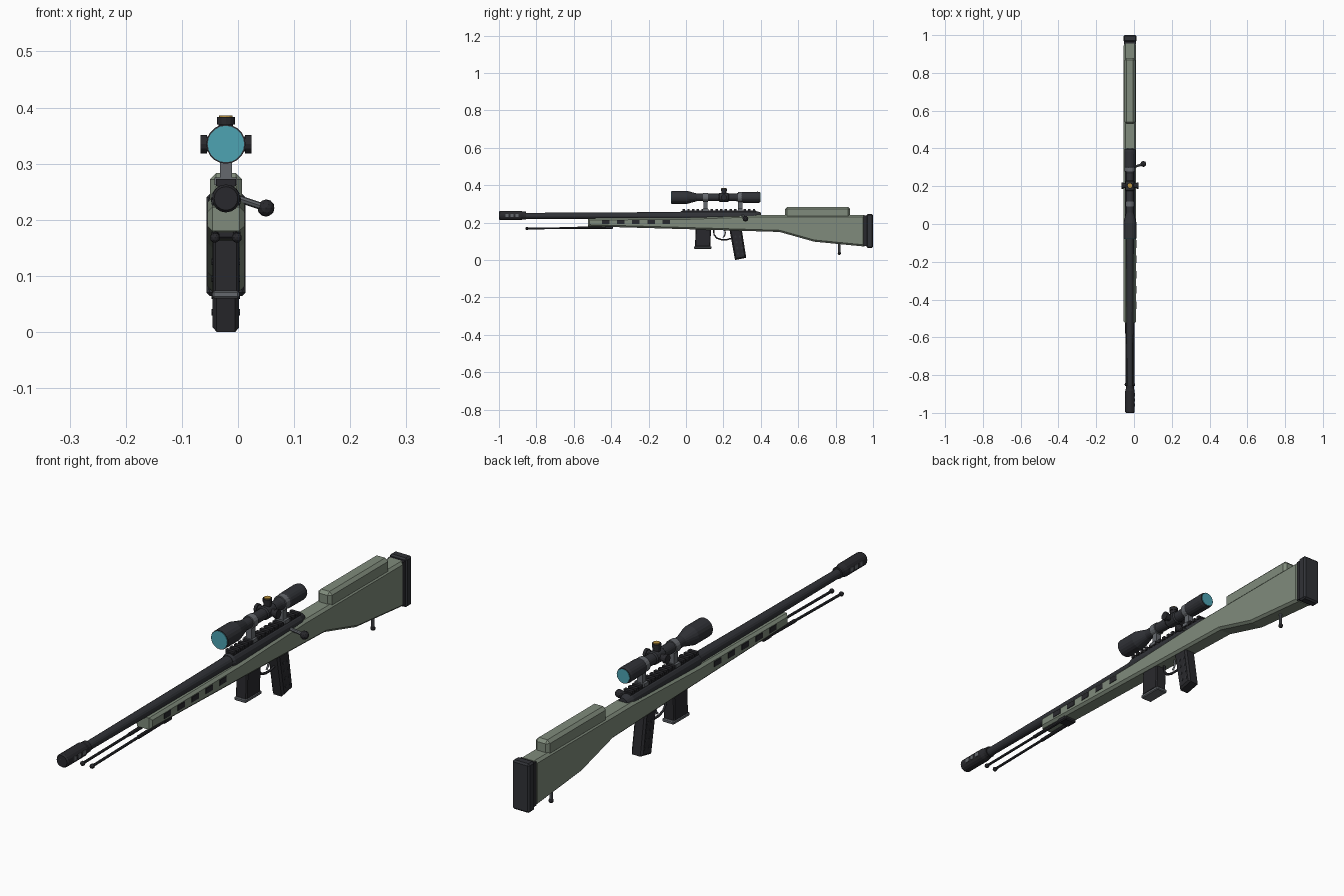
import bpy, bmesh, math
from mathutils import Vector, Matrix

if "Cube" in bpy.data.objects:
    bpy.data.objects.remove(bpy.data.objects["Cube"])

CX = -0.0215   # centre line of the rifle (bolt handle sticks out to the right)
BZ = 0.236     # bore height
SZ = 0.335     # scope height


def material(name, rgb):
    m = bpy.data.materials.new(name)
    m.diffuse_color = (*rgb, 1)
    m.use_nodes = True
    m.node_tree.nodes["Principled BSDF"].inputs["Base Color"].default_value = m.diffuse_color
    return m


GREEN = material("stock_green", (0.215, 0.26, 0.2))
DARK = material("gun_metal", (0.03, 0.032, 0.038))
BLACK = material("black_polymer", (0.022, 0.022, 0.026))
STEEL = material("steel_grey", (0.13, 0.14, 0.155))
TEAL = material("lens_teal", (0.075, 0.37, 0.45))
GOLD = material("brass", (0.5, 0.29, 0.05))


def finish(bm, name, mat):
    bmesh.ops.recalc_face_normals(bm, faces=bm.faces)
    me = bpy.data.meshes.new(name)
    bm.to_mesh(me)
    bm.free()
    me.materials.append(mat)
    ob = bpy.data.objects.new(name, me)
    bpy.context.collection.objects.link(ob)
    return ob


def box(name, mat, x, y, z, bevel=0):
    """Box from (min, max) ranges; x is relative to the centre line."""
    bm = bmesh.new()
    bmesh.ops.create_cube(bm, size=1)
    for v in bm.verts:
        v.co = [(a + b) / 2 + c * (b - a) for c, (a, b) in
                zip(v.co, ((x[0] + CX, x[1] + CX), y, z))]
    if bevel:
        bmesh.ops.bevel(bm, geom=bm.edges[:], offset=bevel, segments=1, affect='EDGES')
    return finish(bm, name, mat)


def rod(name, mat, a, b, r, r2=None, n=12):
    """Cylinder or cone between two points; x is relative to the centre line."""
    a, b = Vector(a), Vector(b)
    d = b - a
    rot = d.to_track_quat('Z', 'Y').to_matrix().to_4x4()
    mid = (a + b) / 2 + Vector((CX, 0, 0))
    bm = bmesh.new()
    bmesh.ops.create_cone(bm, cap_ends=True, segments=n, radius1=r,
                          radius2=r if r2 is None else r2, depth=d.length,
                          matrix=Matrix.Translation(mid) @ rot)
    return finish(bm, name, mat)


def ball(name, mat, c, r):
    bm = bmesh.new()
    bmesh.ops.create_icosphere(bm, subdivisions=2, radius=r,
                               matrix=Matrix.Translation((c[0] + CX, c[1], c[2])))
    return finish(bm, name, mat)


def lathe(name, mat, z, prof, n=16):
    """Turned part along y from (y, radius) points."""
    bm = bmesh.new()
    rings = [[bm.verts.new((CX + r * math.cos(2 * math.pi * i / n), y,
                            z + r * math.sin(2 * math.pi * i / n))) for i in range(n)]
             for y, r in prof]
    for p, q in zip(rings, rings[1:]):
        for i in range(n):
            j = (i + 1) % n
            bm.faces.new((p[i], p[j], q[j], q[i]))
    bm.faces.new(rings[0])
    bm.faces.new(rings[-1])
    return finish(bm, name, mat)


def extrude(name, mat, prof, w, bevel=0):
    """Side profile (y, z) extruded to width w, with chamfered outline."""
    bm = bmesh.new()
    l = [bm.verts.new((CX - w / 2, y, z)) for y, z in prof]
    r = [bm.verts.new((CX + w / 2, y, z)) for y, z in prof]
    k = len(prof)
    caps = [bm.faces.new(l), bm.faces.new(r)]
    for i in range(k):
        j = (i + 1) % k
        bm.faces.new((l[i], l[j], r[j], r[i]))
    bmesh.ops.recalc_face_normals(bm, faces=bm.faces)
    if bevel:
        edges = list({e for f in caps for e in f.edges})
        bmesh.ops.bevel(bm, geom=edges, offset=bevel, segments=1, affect='EDGES')
    return finish(bm, name, mat)


def tube(name, mat, pts, r):
    cu = bpy.data.curves.new(name, 'CURVE')
    cu.dimensions = '3D'
    cu.bevel_depth = r
    cu.bevel_resolution = 1
    cu.use_fill_caps = True
    s = cu.splines.new('POLY')
    s.points.add(len(pts) - 1)
    for p, (x, y, z) in zip(s.points, pts):
        p.co = (x + CX, y, z, 1)
    cu.materials.append(mat)
    ob = bpy.data.objects.new(name, cu)
    bpy.context.collection.objects.link(ob)


# Stock, cheek rest and butt pad
extrude("stock", GREEN, [(-0.525, 0.18), (0, 0.165), (0.5, 0.15), (0.685, 0.098),
                         (0.955, 0.072), (0.955, 0.24), (0.38, 0.24), (0, 0.226),
                         (-0.525, 0.223)], 0.066, 0.009)
box("cheek_rest", GREEN, (-0.0285, 0.0285), (0.53, 0.878), (0.225, 0.283), 0.011)
box("butt_pad_spacer", BLACK, (-0.031, 0.031), (0.95, 0.967), (0.075, 0.238))
box("butt_pad", DARK, (-0.035, 0.035), (0.965, 1.0), (0.064, 0.246), 0.006)

# Fore-end vents
for i in range(5):
    y = -0.43 + i * 0.081
    box(f"vent_{i}", BLACK, (-0.035, 0.035), (y - 0.02, y + 0.02), (0.193, 0.213))

# Barrel, muzzle brake and receiver
lathe("barrel", DARK, BZ, [(-0.88, 0.016), (-0.3, 0.019), (-0.06, 0.021), (0, 0.023)])
lathe("muzzle_brake", BLACK, BZ + 0.002, [(-1, 0.021), (-0.994, 0.025), (-0.885, 0.025),
                                          (-0.87, 0.021), (-0.855, 0.021)])
rod("bore", STEEL, (0, -1.0, BZ), (0, -0.99, BZ), 0.009, n=8)
for i in range(3):
    y = -0.958 + i * 0.027
    box(f"brake_port_{i}", STEEL, (-0.0255, 0.0255), (y - 0.008, y + 0.008), (0.23, 0.247))
lathe("receiver", DARK, BZ, [(-0.03, 0.023), (-0.02, 0.027), (0.37, 0.027), (0.4, 0.018)])

# Accessory rail with teeth
box("rail", BLACK, (-0.015, 0.015), (-0.02, 0.375), (0.25, 0.266))
for i in range(16):
    y = -0.018 + i * 0.025
    box(f"rail_tooth_{i}", BLACK, (-0.018, 0.018), (y, y + 0.013), (0.26, 0.273))

# Bolt handle
rod("bolt_handle", STEEL, (0.015, 0.3, 0.24), (0.072, 0.318, 0.221), 0.0065, n=8)
ball("bolt_knob", BLACK, (0.0715, 0.318, 0.221), 0.0155)

# Scope
lathe("scope_body", DARK, SZ, [(-0.077, 0.035), (0.005, 0.035), (0.06, 0.02), (0.265, 0.02),
                               (0.305, 0.029), (0.385, 0.03), (0.396, 0.028)], 20)
rod("front_lens", TEAL, (0, -0.079, SZ), (0, -0.07, SZ), 0.0325, n=20)
rod("rear_lens", TEAL, (0, 0.39, SZ), (0, 0.398, SZ), 0.0255, n=20)
for n, y in (("front", 0.105), ("rear", 0.29)):
    r = 0.024 if n == "front" else 0.0275
    lathe(f"{n}_scope_ring", STEEL, SZ, [(y - 0.013, r), (y + 0.013, r)], 16)
    box(f"{n}_scope_post", STEEL, (-0.011, 0.011), (y - 0.011, y + 0.011), (0.265, SZ - 0.015))
    box(f"{n}_scope_clamp", STEEL, (-0.02, 0.02), (y - 0.013, y + 0.013), (0.262, 0.275))

# Turrets
lathe("turret_saddle", DARK, SZ, [(0.175, 0.02), (0.18, 0.024), (0.225, 0.024), (0.23, 0.02)])
rod("top_turret", BLACK, (0, 0.203, SZ), (0, 0.203, 0.373), 0.013)
rod("top_turret_cap", BLACK, (0, 0.203, 0.37), (0, 0.203, 0.383), 0.016)
rod("top_turret_disc", GOLD, (0, 0.203, 0.38), (0, 0.203, 0.386), 0.012)
for n, s in (("left", -1), ("right", 1)):
    rod(f"{n}_turret", BLACK, (0, 0.203, SZ), (s * 0.036, 0.203, SZ), 0.013)
    rod(f"{n}_turret_cap", BLACK, (s * 0.034, 0.203, SZ), (s * 0.0455, 0.203, SZ), 0.0165)

# Magazine
extrude("magazine", BLACK, [(0.048, 0.07), (0.13, 0.07), (0.134, 0.17), (0.052, 0.17)], 0.046, 0.004)
box("magazine_base", STEEL, (-0.024, 0.024), (0.042, 0.137), (0.06, 0.073), 0.003)

# Trigger and guard
tube("trigger_guard", BLACK, [(0, 0.148, 0.17), (0, 0.15, 0.135), (0, 0.165, 0.117),
                              (0, 0.19, 0.109), (0, 0.22, 0.109), (0, 0.25, 0.118)], 0.0045)
tube("trigger", STEEL, [(0, 0.205, 0.17), (0, 0.21, 0.145), (0, 0.206, 0.13),
                        (0, 0.198, 0.12)], 0.004)

# Pistol grip with raised studs
extrude("grip", BLACK, [(0.232, 0.165), (0.298, 0.165), (0.322, 0.012), (0.262, 0.0)], 0.047, 0.007)
for i in range(4):
    for j in range(2):
        z = 0.035 + i * 0.03
        y = 0.279 + j * 0.024 - i * 0.0048
        rod(f"grip_stud_{i}_{j}", DARK, (-0.0255, y, z), (0.0255, y, z), 0.006, n=8)

# Folded bipod
box("bipod_mount", BLACK, (-0.026, 0.026), (-0.435, -0.39), (0.165, 0.185), 0.004)
for n, s in (("left", -1), ("right", 1)):
    a, b = Vector((s * 0.018, -0.4, 0.174)), Vector((s * 0.0195, -0.85, 0.168))
    rod(f"{n}_bipod_leg", DARK, a, b, 0.0048, n=8)
    rod(f"{n}_bipod_sleeve", BLACK, a, a.lerp(b, 0.4), 0.0065, n=8)
    ball(f"{n}_bipod_foot", BLACK, b, 0.009)

# Rear monopod
rod("rear_monopod", STEEL, (0, 0.82, 0.035), (0, 0.82, 0.1), 0.006, n=8)
ball("rear_monopod_foot", BLACK, (0, 0.82, 0.036), 0.009)
